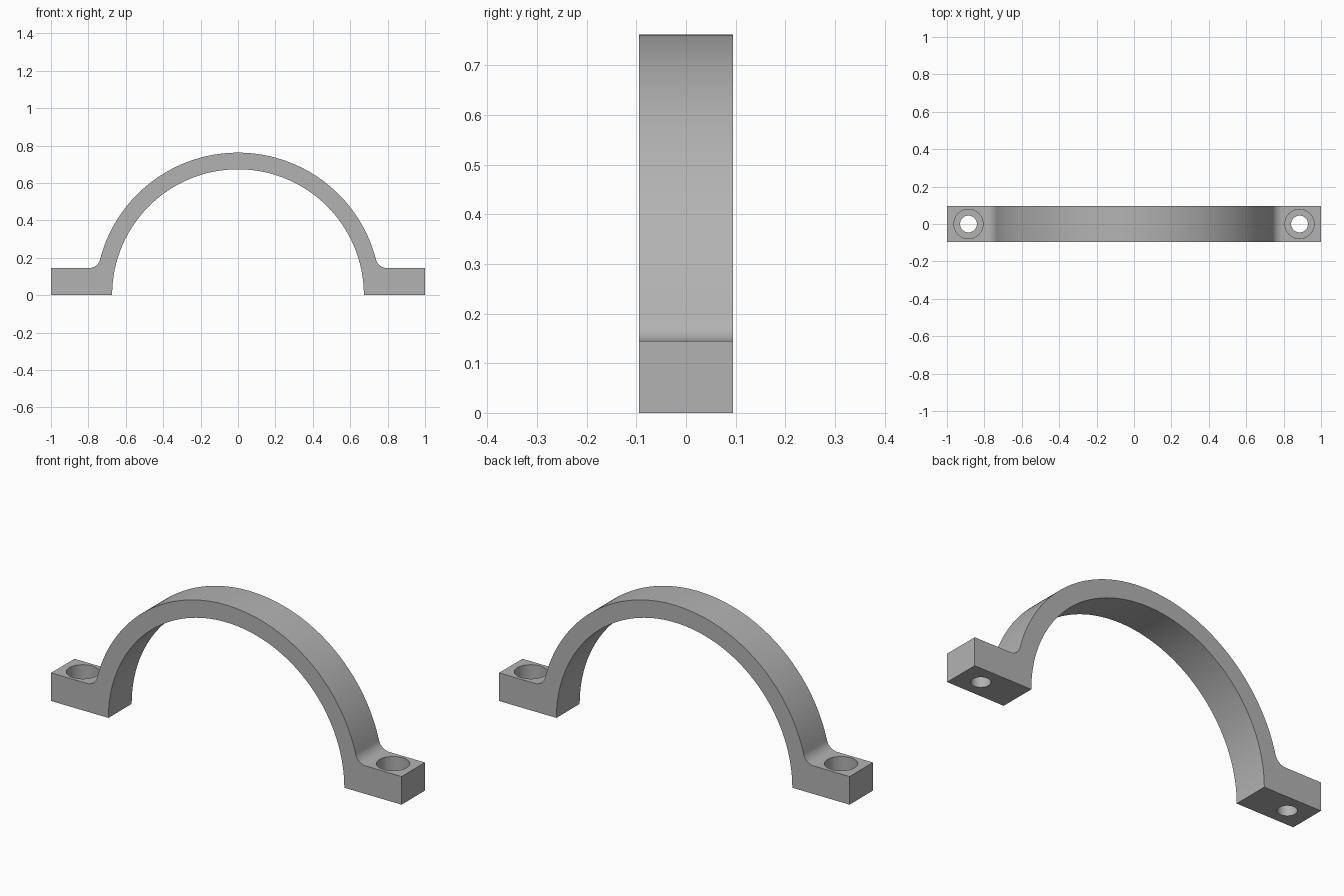
import bpy
import bmesh
from math import sin, cos, pi, sqrt, atan2, radians

if "Cube" in bpy.data.objects:
    bpy.data.objects.remove(bpy.data.objects["Cube"])

INNER, OUTER = 0.673, 0.762      # arch radii
WIDTH = 0.19                     # strap width along y
FOOT_H, FILLET = 0.145, 0.06     # foot height, fillet radius
HOLE_X, HOLE_R = 0.885, 0.045
BORE_R, BORE_DEPTH = 0.078, 0.09


def arc(cx, cz, r, a0, a1, n):
    steps = [a0 + (a1 - a0) * i / n for i in range(n + 1)]
    return [(cx + r * cos(a), cz + r * sin(a)) for a in steps]


# Grey material
grey = bpy.data.materials.new("plain grey")
colour = (0.45, 0.45, 0.45, 1)
grey.diffuse_color = colour
grey.use_nodes = True
grey.node_tree.nodes["Principled BSDF"].inputs["Base Color"].default_value = colour

# Strap outline: foot, fillet, outer arch, fillet, foot, inner arch
fz = FOOT_H + FILLET
fx = sqrt((OUTER + FILLET) ** 2 - fz ** 2)
tangent = atan2(fz, fx)
fillet = arc(fx, fz, FILLET, -pi / 2, -pi + tangent, 10)
left = [(1, 0), (1, FOOT_H)] + fillet
right = [(-x, z) for x, z in reversed(left)]
crown = arc(0, 0, OUTER, tangent, pi - tangent, 96)[1:-1]
outline = left + crown + right + arc(0, 0, INNER, pi, 0, 96)

bm = bmesh.new()
face = bm.faces.new([bm.verts.new((x, -WIDTH / 2, z)) for x, z in outline])
extruded = bmesh.ops.extrude_face_region(bm, geom=[face])
verts = [v for v in extruded["geom"] if isinstance(v, bmesh.types.BMVert)]
bmesh.ops.translate(bm, verts=verts, vec=(0, WIDTH, 0))
bmesh.ops.recalc_face_normals(bm, faces=bm.faces)
mesh = bpy.data.meshes.new("strap_clamp")
bm.to_mesh(mesh)
bm.free()
mesh.materials.append(grey)
strap = bpy.data.objects.new("strap_clamp", mesh)
bpy.context.collection.objects.link(strap)
bpy.context.view_layer.objects.active = strap


# Counterbored screw holes
def drill(x, radius, z0, z1):
    bpy.ops.mesh.primitive_cylinder_add(
        vertices=48, radius=radius, depth=z1 - z0, location=(x, 0, (z0 + z1) / 2))
    cutter = bpy.context.object
    cutter.name = "hole_cutter"
    cutter.hide_render = True
    cutter.data.materials.append(grey)
    bpy.context.view_layer.objects.active = strap
    cut = strap.modifiers.new("hole", "BOOLEAN")
    cut.operation = "DIFFERENCE"
    cut.solver = "EXACT"
    cut.object = cutter
    bpy.ops.object.modifier_apply(modifier=cut.name)
    bpy.data.objects.remove(cutter)


for side in (-1, 1):
    drill(side * HOLE_X, HOLE_R, -0.1, FOOT_H + 0.1)
    drill(side * HOLE_X, BORE_R, FOOT_H - BORE_DEPTH, FOOT_H + 0.1)

# Smooth curves, keep the edges crisp
bpy.ops.object.select_all(action="DESELECT")
strap.select_set(True)
bpy.context.view_layer.objects.active = strap
bpy.ops.object.shade_smooth_by_angle(angle=radians(30))
